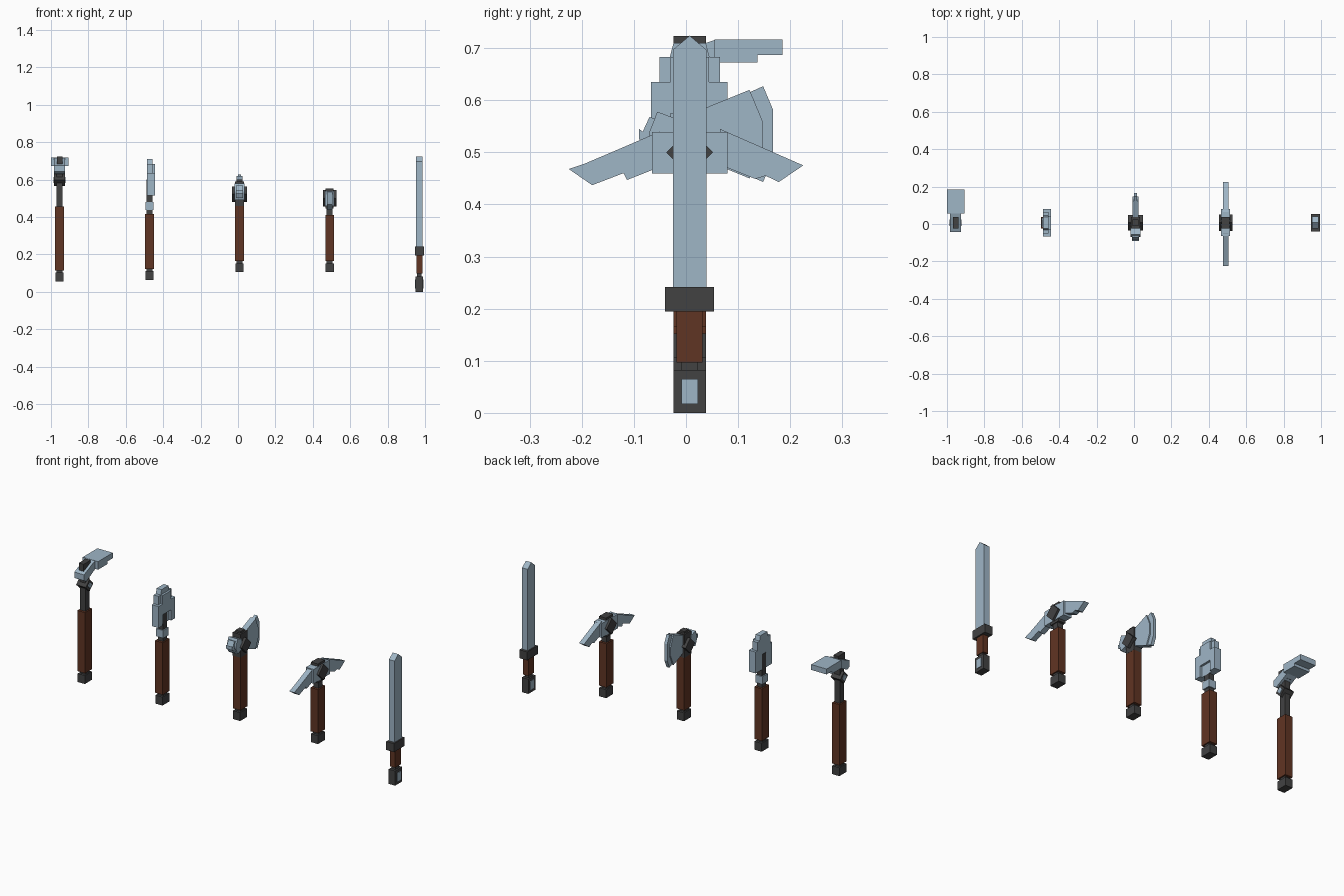
import bpy, bmesh, math

if "Cube" in bpy.data.objects:
    bpy.data.objects.remove(bpy.data.objects["Cube"])

def mat(name, c):
    m = bpy.data.materials.new(name)
    m.diffuse_color = (*c, 1)
    m.use_nodes = True
    m.node_tree.nodes["Principled BSDF"].inputs["Base Color"].default_value = m.diffuse_color
    return m

STEEL = mat("steel", (0.345, 0.465, 0.565))
IRON = mat("dark_iron", (0.054, 0.054, 0.055))
WOOD = mat("brown_wood", (0.118, 0.035, 0.017))
CY = 0.007  # shared centre line of the tools

def prism(name, pts, x0, x1, m):
    """Extrude a (y, z) outline from x0 to x1."""
    bm = bmesh.new()
    f = bm.faces.new([bm.verts.new((x0, y, z)) for y, z in pts])
    r = bmesh.ops.extrude_face_region(bm, geom=[f])
    vs = [g for g in r["geom"] if isinstance(g, bmesh.types.BMVert)]
    bmesh.ops.translate(bm, verts=vs, vec=(x1 - x0, 0, 0))
    bmesh.ops.recalc_face_normals(bm, faces=bm.faces)
    me = bpy.data.meshes.new(name)
    bm.to_mesh(me)
    bm.free()
    me.materials.append(m)
    o = bpy.data.objects.new(name, me)
    bpy.context.collection.objects.link(o)
    return o

def box(name, x, y, z, m):
    return prism(name, [(y[0], z[0]), (y[1], z[0]), (y[1], z[1]), (y[0], z[1])], x[0], x[1], m)

def around(c, h):
    return (c - h, c + h)

def diamond(name, x, hx, z, r, m):
    prism(name, [(CY - r, z), (CY, z - r), (CY + r, z), (CY, z + r)], x - hx, x + hx, m)

def handle(tool, x, base, top, shaft_top):
    """End cap, wooden grip and iron shaft."""
    box(tool + "_end_cap", around(x, .022), around(CY, .031), (base, base + .047), IRON)
    box(tool + "_shaft", around(x, .016), around(CY, .018), (base + .04, shaft_top), IRON)
    box(tool + "_grip", around(x, .0235), around(CY, .031), (base + .06, top), WOOD)

# Hoe
x = -.954
handle("hoe", x, .055, .455, .68)
box("hoe_top_block", around(x, .015), around(CY, .031), (.66, .723), IRON)
diamond("hoe_bolt", x, .03, .598, .033, IRON)
diamond("hoe_bolt_face", x, .033, .598, .017, STEEL)
prism("hoe_neck", [(-.042, .642), (-.022, .63), (.06, .672), (.06, .717), (.035, .709), (-.042, .675)],
      x - .03, x + .03, STEEL)
prism("hoe_blade", [(.055, .672), (.137, .672), (.137, .687), (.185, .687), (.185, .717), (.055, .717)],
      x - .046, x + .049, STEEL)

# Shovel
x = -.473
handle("shovel", x, .063, .415, .6)
box("shovel_collar", around(x, .022), around(CY, .024), (.437, .48), STEEL)
prism("shovel_blade", [(-.067, .515), (.08, .515), (.08, .635), (.065, .635), (.065, .683),
                       (.045, .683), (.038, .71), (-.024, .71), (-.031, .683), (-.051, .683),
                       (-.051, .635), (-.067, .635)], x - .014, x + .016, STEEL)
for side, y in (("front", (-.067, -.03)), ("back", (.044, .08))):
    box("shovel_flange_" + side, (x, x + .028), y, (.515, .635), STEEL)
box("shovel_rib", (x, x + .028), (-.03, .044), (.575, .683), STEEL)

# Axe: fan-shaped blade and flared poll
x, zc = .008, .535
handle("axe", x, .105, .46, .6)
box("axe_core", around(x, .024), around(CY, .031), (.46, .59), IRON)
diamond("axe_bolt", x, .04, .522, .042, IRON)

def mirrored(pts):
    return pts + [(y, 2 * zc - z) for y, z in reversed(pts)]

prism("axe_cutting_edge", mirrored([(.115, .612), (.148, .627), (.167, .582)]), x - .009, x + .009, STEEL)
prism("axe_cheek", mirrored([(.0, .57), (.122, .62), (.147, .56)]), x - .016, x + .016, STEEL)
prism("axe_poll", mirrored([(-.015, .563), (-.055, .578), (-.07, .54)]), x - .028, x + .028, STEEL)
prism("axe_poll_face", mirrored([(-.045, .559), (-.07, .568), (-.09, .525)]), x - .019, x + .019, STEEL)

# Pickaxe
x = .49
handle("pickaxe", x, .105, .41, .5)
box("pickaxe_core", around(x, .021), around(CY, .031), (.445, .553), IRON)
box("pickaxe_head", around(x, .024), (-.065, .08), (.459, .539), STEEL)
diamond("pickaxe_bolt", x, .036, .5, .045, IRON)
prism("pickaxe_front_point", [(-.05, .54), (-.195, .478), (-.225, .468), (-.18, .437), (-.12, .46),
                              (-.113, .447), (-.05, .472)], x - .015, x + .015, STEEL)
prism("pickaxe_back_point", [(.065, .545), (.225, .475), (.178, .443), (.153, .455), (.133, .449),
                             (.065, .476)], x - .015, x + .015, STEEL)

# Sword
x = .97
box("sword_pommel", around(x, .02), around(CY, .031), (0, .082), IRON)
box("sword_pommel_inlay", around(x, .023), around(CY, .016), (.017, .065), STEEL)
box("sword_grip_core", around(x, .012), around(CY, .016), (.08, .2), IRON)
box("sword_grip", around(x, .016), around(CY, .025), (.097, .195), WOOD)
box("sword_guard", around(x, .024), around(CY, .047), (.195, .242), IRON)
prism("sword_blade", [(-.025, .24), (.039, .24), (.039, .697), (.007, .724), (-.025, .697)],
      x - .017, x + .017, STEEL)
